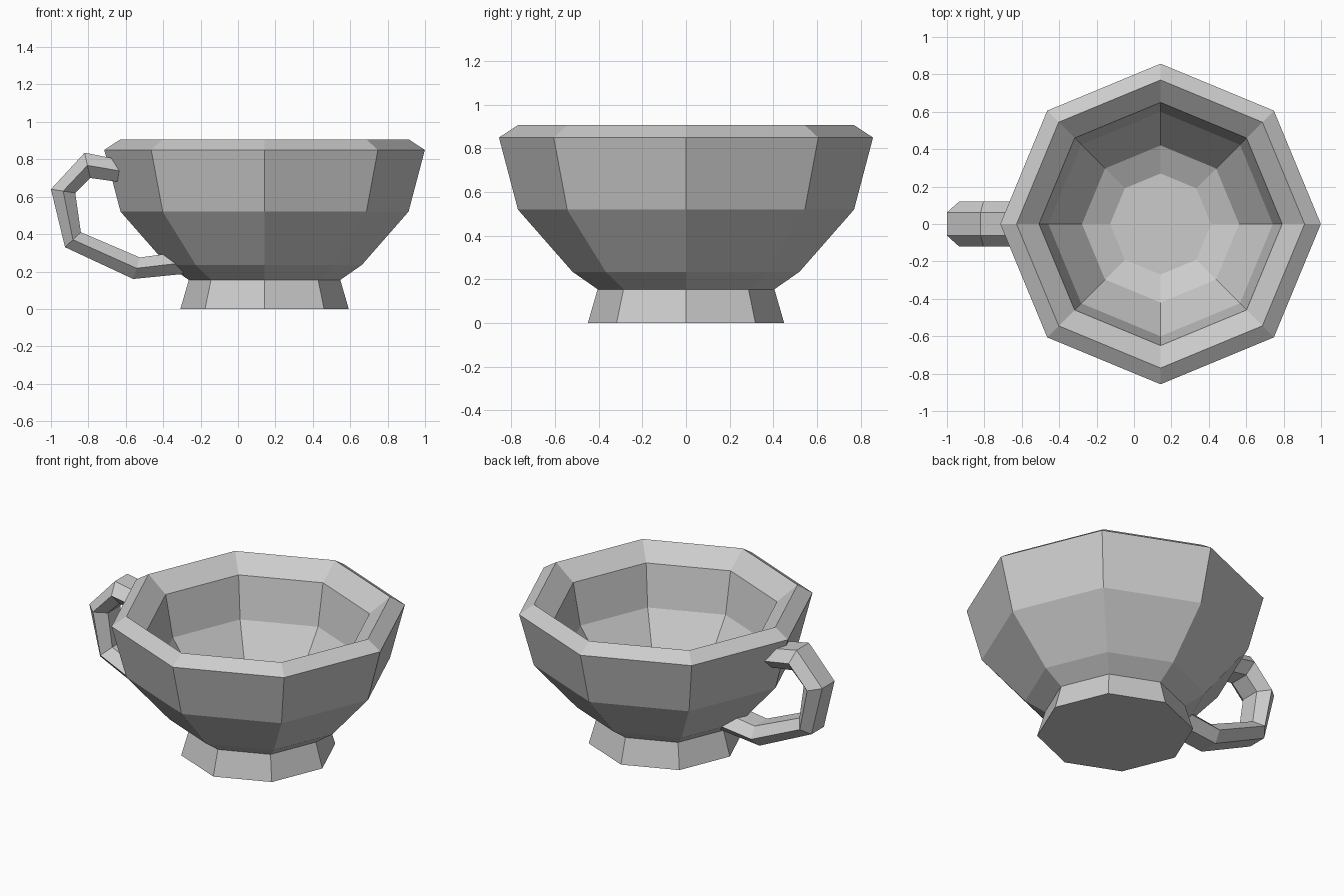
import bpy
import bmesh
import math
from mathutils import Vector

default = bpy.data.objects.get("Cube")
if default:
    bpy.data.objects.remove(default)

CUP_X = 0.142
SIDES = 8

grey = bpy.data.materials.new("light grey")
grey.use_nodes = True
color = (0.6, 0.6, 0.6, 1.0)
grey.diffuse_color = color
grey.node_tree.nodes["Principled BSDF"].inputs["Base Color"].default_value = color


def skin_rings(name, rings):
    """Join equal closed rings of points into a capped, flat-shaded solid."""
    bm = bmesh.new()
    loops = [[bm.verts.new(p) for p in ring] for ring in rings]
    count = len(loops[0])
    for a, b in zip(loops, loops[1:]):
        for i in range(count):
            j = (i + 1) % count
            bm.faces.new((a[i], a[j], b[j], b[i]))
    bm.faces.new(loops[0])
    bm.faces.new(loops[-1])
    bmesh.ops.recalc_face_normals(bm, faces=bm.faces)
    mesh = bpy.data.meshes.new(name)
    bm.to_mesh(mesh)
    bm.free()
    mesh.materials.append(grey)
    obj = bpy.data.objects.new(name, mesh)
    bpy.context.collection.objects.link(obj)
    return obj


def octagon(radius, z):
    angles = [math.tau * i / SIDES for i in range(SIDES)]
    return [Vector((CUP_X + radius * math.cos(a), radius * math.sin(a), z))
            for a in angles]


# Cup: foot, outer wall, bevelled rim, inner wall and floor (radius, height)
profile = [(0.45, 0), (0.405, 0.155), (0.52, 0.235), (0.77, 0.52),
           (0.857, 0.85), (0.77, 0.907), (0.65, 0.81), (0.60, 0.55),
           (0.42, 0.29), (0.27, 0.22)]
skin_rings("cup_bowl", [octagon(r, z) for r, z in profile])

# Handle: six-sided bar between an outer and an inner path (x, z)
outer_path = [(-0.59, 0.79), (-0.82, 0.835), (-1.0, 0.64),
              (-0.925, 0.33), (-0.56, 0.16), (-0.29, 0.187)]
inner_path = [(-0.61, 0.675), (-0.79, 0.70), (-0.87, 0.62),
              (-0.84, 0.41), (-0.525, 0.275), (-0.33, 0.302)]


def handle_section(outer, inner):
    out, inn = Vector((outer[0], 0, outer[1])), Vector((inner[0], 0, inner[1]))
    half = [(out, 0.062), (out.lerp(inn, 0.5), 0.12), (inn, 0.062)]
    left = [p + Vector((0, w, 0)) for p, w in half]
    right = [p - Vector((0, w, 0)) for p, w in reversed(half)]
    return left + right


skin_rings("handle", [handle_section(o, i) for o, i in zip(outer_path, inner_path)])
